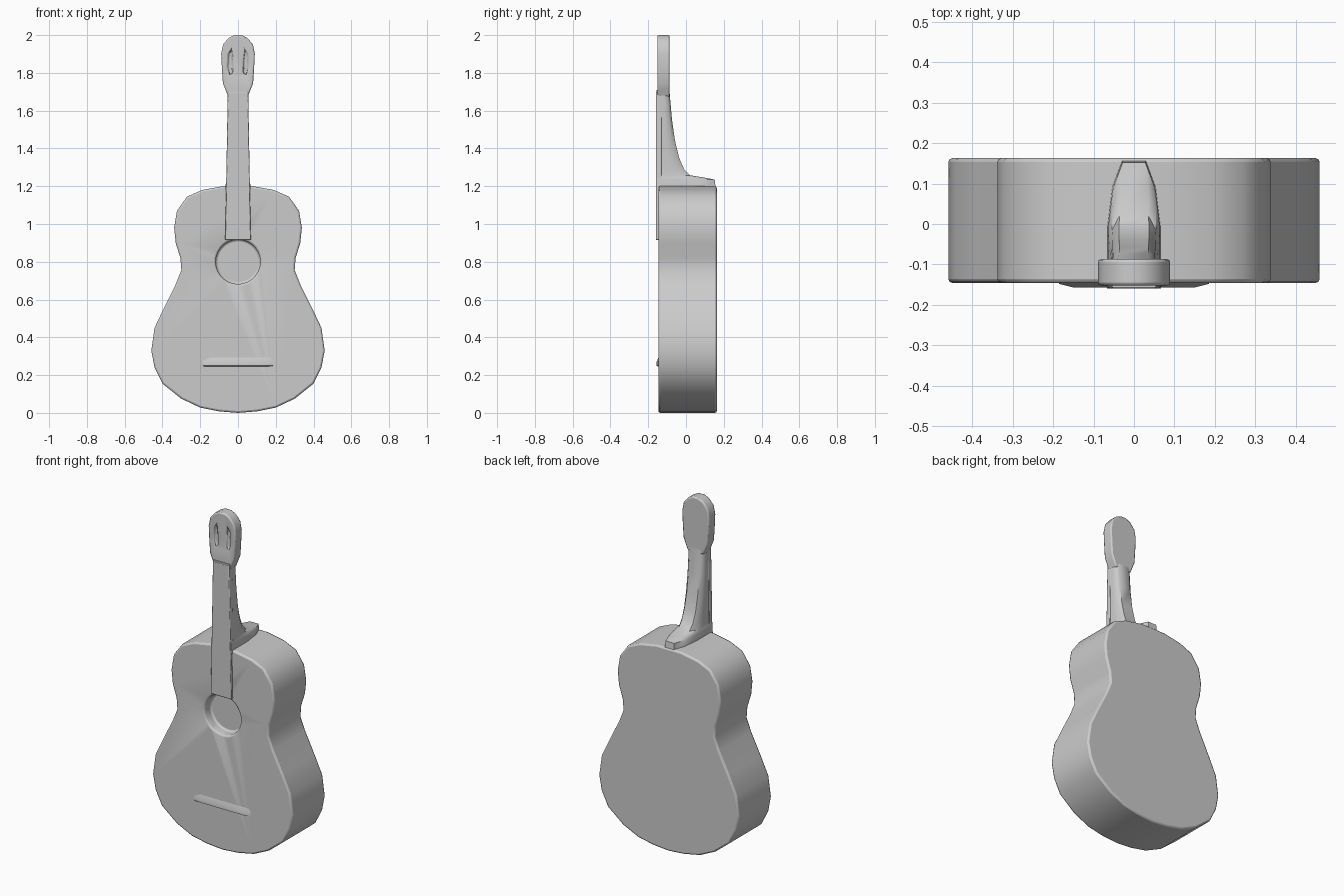
import bpy, bmesh, math

if "Cube" in bpy.data.objects:
    bpy.data.objects.remove(bpy.data.objects["Cube"])

grey = bpy.data.materials.new("plain grey")
grey.use_nodes = True
GREY = (0.6, 0.6, 0.6, 1)
grey.diffuse_color = GREY
grey.node_tree.nodes["Principled BSDF"].inputs["Base Color"].default_value = GREY


def make(name, bm, bevel=0, angle=32):
    """Turn a bmesh into a shaded object with an optional rounded edge."""
    bmesh.ops.recalc_face_normals(bm, faces=bm.faces)
    mesh = bpy.data.meshes.new(name)
    bm.to_mesh(mesh)
    bm.free()
    mesh.materials.append(grey)
    ob = bpy.data.objects.new(name, mesh)
    bpy.context.collection.objects.link(ob)
    bpy.ops.object.select_all(action="DESELECT")
    ob.select_set(True)
    bpy.context.view_layer.objects.active = ob
    bpy.ops.object.shade_smooth_by_angle(angle=math.radians(angle))
    if bevel:
        mod = ob.modifiers.new("soft edge", "BEVEL")
        mod.width, mod.segments = bevel, 2
        mod.limit_method, mod.angle_limit = "ANGLE", math.radians(50)
    return ob


def slab(name, outline, front, back, **kw):
    """Extrude an (x, z) outline along y."""
    bm = bmesh.new()
    face = bm.faces.new([bm.verts.new((x, front, z)) for x, z in outline])
    ext = bmesh.ops.extrude_face_region(bm, geom=[face])
    for v in ext["geom"]:
        if isinstance(v, bmesh.types.BMVert):
            v.co.y = back
    return make(name, bm, **kw)


def mirrored(half):
    """Close a right-hand outline by mirroring it over the centre line."""
    return half + [(-x, z) for x, z in reversed(half) if x > 0]


def loft(name, rings, **kw):
    """Skin a list of equal-sized point rings."""
    bm = bmesh.new()
    loops = [[bm.verts.new(p) for p in ring] for ring in rings]
    n = len(loops[0])
    for a, b in zip(loops, loops[1:]):
        for i in range(n):
            j = (i + 1) % n
            bm.faces.new((a[i], a[j], b[j], b[i]))
    bm.faces.new(loops[0])
    bm.faces.new(loops[-1])
    return make(name, bm, **kw)


def cut(target, cutter):
    """Subtract a hidden helper, ahead of the edge rounding."""
    cutter.hide_render = True
    cutter.hide_set(True)
    mod = target.modifiers.new("cut", "BOOLEAN")
    mod.operation, mod.object, mod.solver = "DIFFERENCE", cutter, "EXACT"


# Waisted body with the round sound hole
body_half = [(0, 0), (.1, .008), (.2, .028), (.3, .075), (.4, .155), (.442, .24),
             (.459, .33), (.442, .45), (.39, .56), (.33, .68), (.3, .755),
             (.305, .82), (.33, .9), (.338, .98), (.323, 1.07), (.27, 1.145),
             (.19, 1.18), (.08, 1.2), (0, 1.2)]
body = slab("body", mirrored(body_half), -.146, .163, bevel=.01)
circle = [(.118 * math.cos(t * math.tau / 28), .8 + .118 * math.sin(t * math.tau / 28))
          for t in range(28)]
cut(body, slab("sound_hole_cutter", circle, -.3, -.085))

# Fingerboard running down to the hole
slab("fingerboard", [(-.068, .915), (.068, .915), (.054, 1.7), (-.054, 1.7)],
     -.16, -.13, bevel=.004)

# Neck: flat front, rounded back, sweeping out into the heel
rings = []
for z, back, wide, narrow in [
        (1.18, .158, .066, .03), (1.235, .152, .064, .028), (1.247, .09, .062, .034),
        (1.258, .02, .06, .036), (1.29, -.01, .058, .037), (1.35, -.036, .057, .037),
        (1.44, -.058, .056, .036), (1.55, -.074, .055, .035), (1.71, -.088, .054, .035)]:
    mid = -.14 + (back + .14) * .45
    half = [(wide, -.157), (wide, mid), ((wide + narrow) / 2 + .006, mid * .4 + back * .6),
            (narrow, back)]
    rings.append([(x, y, z) for x, y in half] + [(-x, y, z) for x, y in reversed(half)])
loft("neck", rings, angle=40)

# Headstock with two shallow tuner slots
head_half = [(.052, 1.675), (.066, 1.71), (.08, 1.745), (.085, 1.82), (.089, 1.9),
             (.079, 1.95), (.05, 1.985), (.018, 2)]
head = slab("headstock", mirrored(head_half), -.152, -.087, bevel=.007)
for side, label in ((1, "left"), (-1, "right")):
    slot = [(side * x, z) for x, z in
            [(.028, 1.8), (.044, 1.79), (.054, 1.83), (.05, 1.9), (.036, 1.92), (.03, 1.87)]]
    cut(head, slab(label + "_slot_cutter", slot, -.3, -.138))

# Edge rounding follows the cuts
for ob in (body, head):
    for i in range(len(ob.modifiers)):
        if ob.modifiers[i].type == "BEVEL":
            ob.modifiers.move(i, len(ob.modifiers) - 1)
            break

# Bridge: a low wedge with a crisp lower lip
loft("bridge", [[(x, -.14, .242), (x, -.146 - h, .25), (x, -.146 - h, .268), (x, -.14, .305)]
                for x, h in [(-.185, .002), (-.15, .011), (.15, .011), (.185, .002)]])
